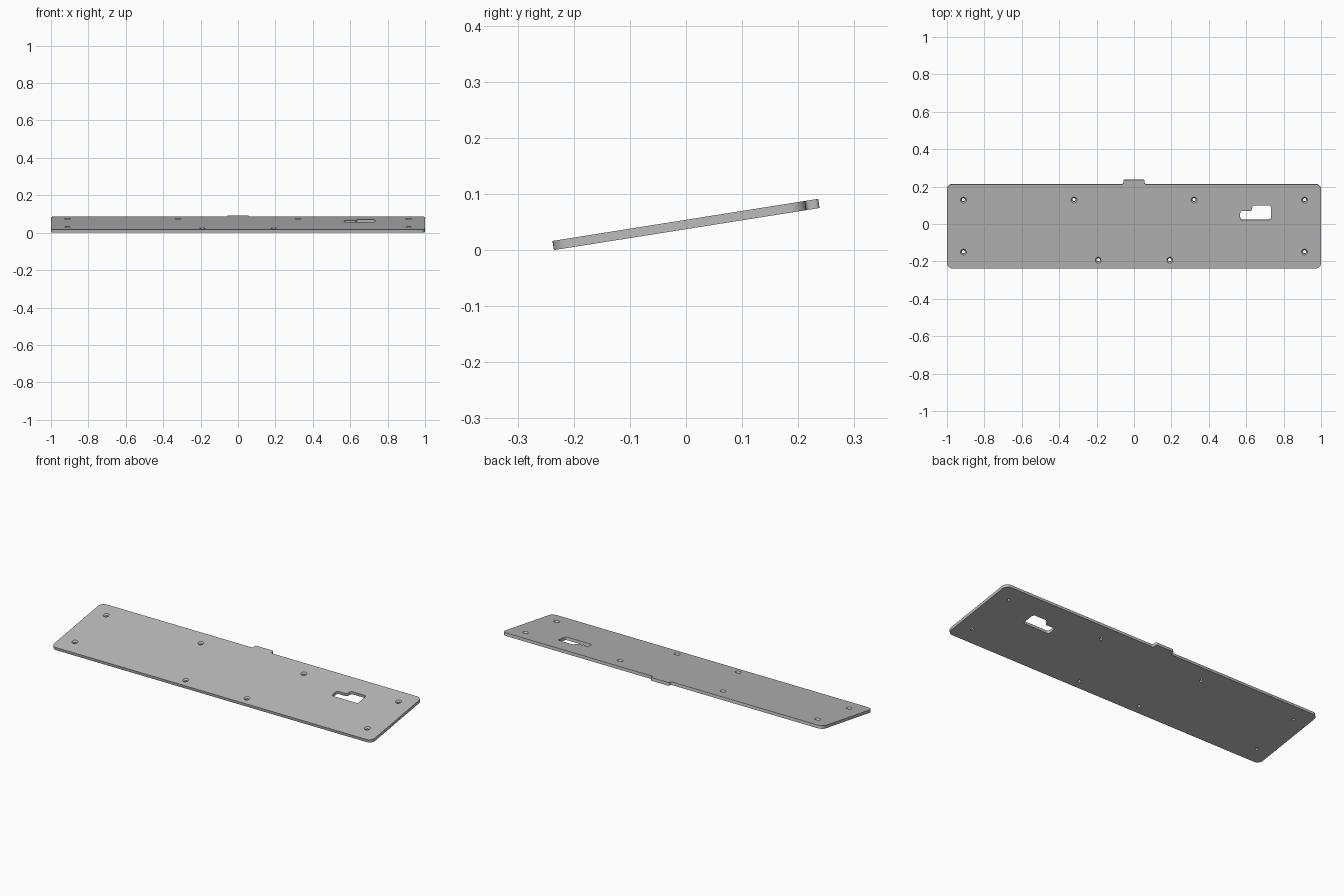
import bpy
import bmesh
from math import cos, sin, tan, pi, radians
from mathutils import Vector

if "Cube" in bpy.data.objects:
    bpy.data.objects.remove(bpy.data.objects["Cube"], do_unlink=True)

TILT = radians(9)
THICK = 0.0165
FRONT = -0.2354          # y of the bottom front edge


def local_y(y):
    """Distance along the sloping top face for a given plan y."""
    return (y - FRONT + THICK * sin(TILT)) / cos(TILT)


def rounded(corners, steps=8):
    """Outline with each (x, plan y, radius) corner replaced by an arc."""
    pts = [Vector((x, local_y(y))) for x, y, r in corners]
    outline = []
    for i, p in enumerate(pts):
        a = (pts[i - 1] - p).normalized()
        b = (pts[(i + 1) % len(pts)] - p).normalized()
        half = a.angle(b) / 2
        r = corners[i][2]
        centre = p + (a + b).normalized() * (r / sin(half))
        start = p + a * (r / tan(half)) - centre
        end = p + b * (r / tan(half)) - centre
        sweep = start.angle_signed(end)
        for k in range(steps + 1):
            t = -sweep * k / steps
            outline.append(centre + Vector((start.x * cos(t) - start.y * sin(t),
                                            start.x * sin(t) + start.y * cos(t))))
    return outline


def loft(bm, rings):
    """Closed solid through matching rings of 3D points, bottom to top."""
    loops = [[bm.verts.new(p) for p in ring] for ring in rings]
    n = len(loops[0])
    bm.faces.new(loops[0][::-1])
    bm.faces.new(loops[-1])
    for low, high in zip(loops, loops[1:]):
        for i in range(n):
            j = (i + 1) % n
            bm.faces.new((low[i], low[j], high[j], high[i]))


def prism(bm, outline, z0, z1):
    loft(bm, [[(p.x, p.y, z) for p in outline] for z in (z0, z1)])


def make_object(name, bm):
    bmesh.ops.recalc_face_normals(bm, faces=bm.faces)
    mesh = bpy.data.meshes.new(name)
    bm.to_mesh(mesh)
    bm.free()
    obj = bpy.data.objects.new(name, mesh)
    bpy.context.collection.objects.link(obj)
    return obj


# Plate with rounded corners and a filleted tab on the back edge
bm = bmesh.new()
prism(bm, rounded([
    (-1, -0.238, 0.03), (1, -0.238, 0.03), (1, 0.212, 0.03),
    (0.057, 0.212, 0.008), (0.057, 0.2355, 0.008),
    (-0.057, 0.2355, 0.008), (-0.057, 0.212, 0.008), (-1, 0.212, 0.03),
]), 0, THICK)
plate = make_object("base_plate", bm)

# Stepped window and countersunk screw holes
bm = bmesh.new()
prism(bm, rounded([
    (0.568, 0.022, 0.012), (0.732, 0.022, 0.012), (0.732, 0.1, 0.014),
    (0.632, 0.1, 0.014), (0.632, 0.07, 0.012), (0.568, 0.07, 0.012),
]), -0.01, THICK + 0.01)
holes = [(s * x, y) for s in (-1, 1)
         for x, y in ((0.912, 0.128), (0.321, 0.128), (0.912, -0.15), (0.191, -0.193))]
profile = [(0.009, -0.01), (0.009, THICK * 0.5), (0.016, THICK), (0.016, THICK + 0.01)]
for x, y in holes:
    loft(bm, [[(x + r * cos(a), local_y(y) + r * sin(a), z)
               for a in (2 * pi * k / 24 for k in range(24))] for r, z in profile])
cutter = make_object("hole_cutter", bm)
cutter.hide_render = True

cut = plate.modifiers.new("holes", 'BOOLEAN')
cut.operation = 'DIFFERENCE'
cut.solver = 'EXACT'
cut.object = cutter
bpy.context.view_layer.objects.active = plate
for obj in bpy.context.selected_objects:
    obj.select_set(False)
plate.select_set(True)
bpy.ops.object.modifier_apply(modifier=cut.name)
bpy.data.objects.remove(cutter, do_unlink=True)

# Grey finish, smooth round edges, typing-angle slope
grey = bpy.data.materials.new("plain_grey")
grey.use_nodes = True
colour = (0.5, 0.5, 0.5, 1)
grey.diffuse_color = colour
grey.node_tree.nodes["Principled BSDF"].inputs["Base Color"].default_value = colour
plate.data.materials.clear()
plate.data.materials.append(grey)
bpy.ops.object.shade_smooth_by_angle(angle=radians(30))
plate.location.y = FRONT
plate.rotation_euler.x = TILT
